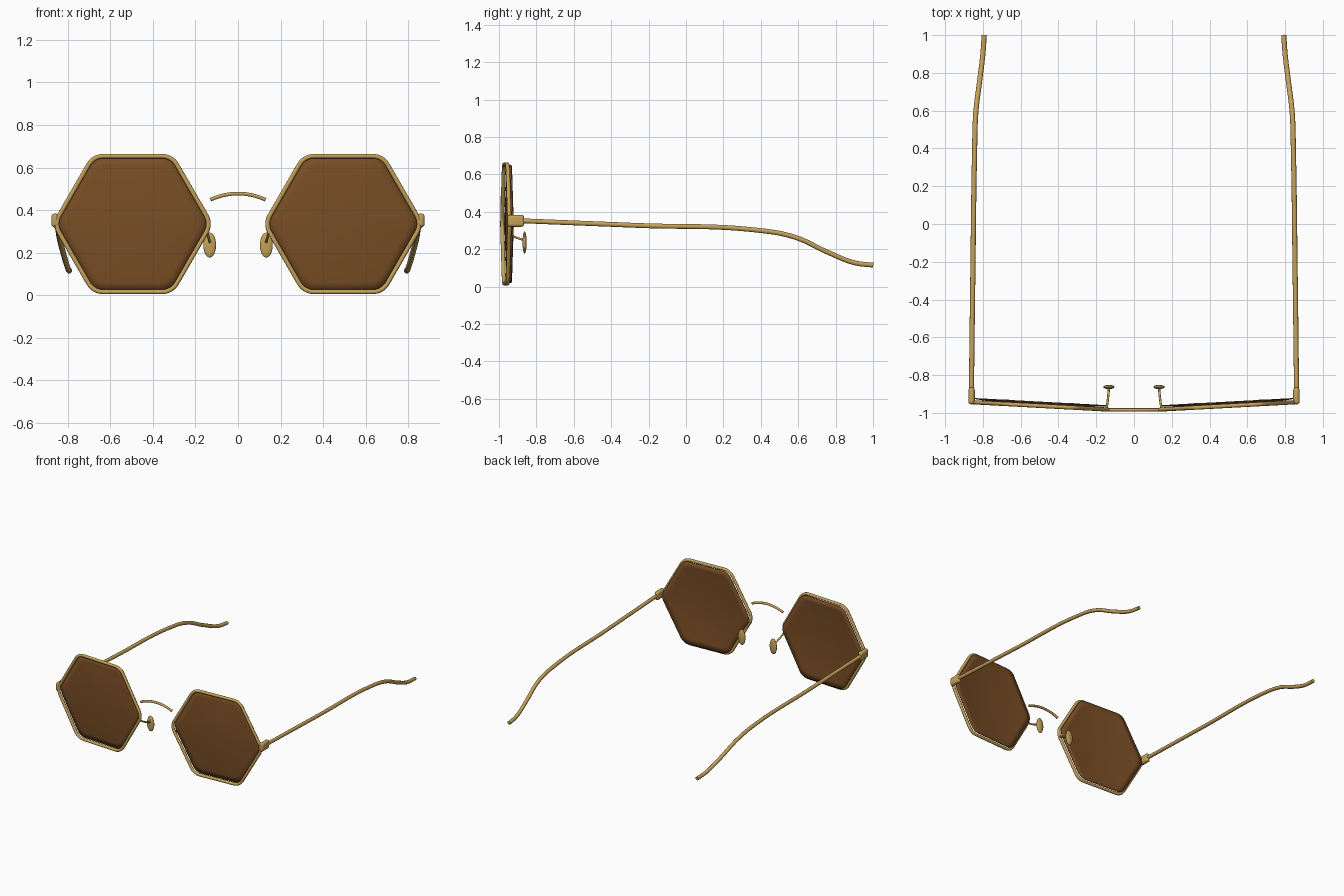
import bpy, bmesh, math
from mathutils import Vector

cube = bpy.data.objects.get("Cube")
if cube:
    bpy.data.objects.remove(cube, do_unlink=True)


def material(name, color):
    m = bpy.data.materials.new(name)
    m.use_nodes = True
    m.diffuse_color = color
    m.node_tree.nodes["Principled BSDF"].inputs["Base Color"].default_value = color
    return m


GOLD = material("brushed gold", (0.56, 0.36, 0.10, 1))
BROWN = material("brown lens", (0.19, 0.075, 0.018, 1))


def finish(ob, mat, angle=40):
    ob.data.materials.clear()
    ob.data.materials.append(mat)
    bpy.ops.object.select_all(action='DESELECT')
    ob.select_set(True)
    bpy.context.view_layer.objects.active = ob
    bpy.ops.object.shade_smooth_by_angle(angle=math.radians(angle))


def mesh_object(name, bm, mat):
    bmesh.ops.recalc_face_normals(bm, faces=bm.faces)
    me = bpy.data.meshes.new(name)
    bm.to_mesh(me)
    bm.free()
    ob = bpy.data.objects.new(name, me)
    bpy.context.collection.objects.link(ob)
    finish(ob, mat)
    return ob


def wire(name, points, radius, closed=False, smooth=False):
    """Round wire along a path, turned into a mesh."""
    cu = bpy.data.curves.new(name, 'CURVE')
    cu.dimensions = '3D'
    cu.bevel_depth = radius
    cu.bevel_resolution = 3
    cu.use_fill_caps = True
    if smooth:
        sp = cu.splines.new('BEZIER')
        sp.bezier_points.add(len(points) - 1)
        for bp, p in zip(sp.bezier_points, points):
            bp.co = p
            bp.handle_left_type = bp.handle_right_type = 'AUTO'
    else:
        sp = cu.splines.new('POLY')
        sp.points.add(len(points) - 1)
        for q, p in zip(sp.points, points):
            q.co = (*p, 1)
    sp.use_cyclic_u = closed
    ob = bpy.data.objects.new(name, cu)
    bpy.context.collection.objects.link(ob)
    bpy.ops.object.select_all(action='DESELECT')
    ob.select_set(True)
    bpy.context.view_layer.objects.active = ob
    bpy.ops.object.convert(target='MESH')
    finish(bpy.context.object, GOLD)


def ellipsoid(name, center, radii):
    bm = bmesh.new()
    bmesh.ops.create_uvsphere(bm, u_segments=24, v_segments=12, radius=1)
    bmesh.ops.scale(bm, vec=radii, verts=bm.verts)
    bmesh.ops.translate(bm, vec=center, verts=bm.verts)
    mesh_object(name, bm, GOLD)


# Rounded hexagon outline, centred on the lens
APOTHEM, ROUND, STEPS = 0.319, 0.08, 8
outline = []
for k in range(6):
    a = math.radians(60 * k)
    reach = (APOTHEM - ROUND) / math.cos(math.radians(30))
    for i in range(STEPS + 1):
        b = a + math.radians(-30 + 60 * i / STEPS)
        outline.append((reach * math.cos(a) + ROUND * math.cos(b),
                        reach * math.sin(a) + ROUND * math.sin(b)))

CX, CZ = 0.495, 0.335


def on_front(s, u, v, back=0.0):
    """Point on the swept-back front plane of one side."""
    return Vector((s * (CX + u), -0.963 + 0.054 * u + back, CZ + v))


def lens(name, s):
    bm = bmesh.new()
    rings = 8
    loops = []
    for r in range(1, rings + 1):
        k = 0.985 * r / rings
        loops.append([bm.verts.new(on_front(s, u * k, v * k,
                      0.023 * (math.hypot(u, v) * k / 0.37) ** 2)) for u, v in outline])
    hub = bm.verts.new(on_front(s, 0, 0))
    n = len(outline)
    for i in range(n):
        j = (i + 1) % n
        bm.faces.new((hub, loops[0][i], loops[0][j]))
        for a, b in zip(loops, loops[1:]):
            bm.faces.new((a[i], b[i], b[j], a[j]))
    ob = mesh_object(name, bm, BROWN)
    mod = ob.modifiers.new("thickness", 'SOLIDIFY')
    mod.thickness = 0.006
    mod.offset = 0


for s, side in ((1, "left"), (-1, "right")):
    wire(side + "_rim", [on_front(s, u, v) for u, v in outline], 0.011, closed=True)
    lens(side + "_lens", s)

    # Hinge block with rounded edges
    bm = bmesh.new()
    bmesh.ops.create_cube(bm, size=1)
    bmesh.ops.scale(bm, vec=(0.034, 0.09, 0.064), verts=bm.verts)
    bmesh.ops.bevel(bm, geom=bm.edges[:], offset=0.015, segments=4,
                    profile=0.5, affect='EDGES')
    bmesh.ops.translate(bm, vec=(s * 0.86, -0.91, 0.352), verts=bm.verts)
    mesh_object(side + "_hinge", bm, GOLD)

    # Temple arm with a drooping tip
    arm = [(0.861, -0.9, 0.353), (0.853, -0.25, 0.327), (0.844, 0.38, 0.302),
           (0.838, 0.58, 0.265), (0.817, 0.76, 0.183), (0.8, 0.9, 0.128),
           (0.793, 1.0, 0.115)]
    wire(side + "_temple", [(s * x, y, z) for x, y, z in arm], 0.0135, smooth=True)

    # Nose pad on its thin stalk
    stalk = [(0.145, -0.975, 0.3), (0.138, -0.925, 0.27), (0.132, -0.865, 0.248)]
    wire(side + "_pad_stalk", [(s * x, y, z) for x, y, z in stalk], 0.006, smooth=True)
    ellipsoid(side + "_nose_pad", (s * 0.133, -0.863, 0.236), (0.03, 0.011, 0.059))

# Arched bridge
bridge = []
for i in range(17):
    t = -1 + i / 8
    bridge.append((0.13 * t, -0.984, 0.478 - 0.029 * t * t))
wire("bridge", bridge, 0.009)
